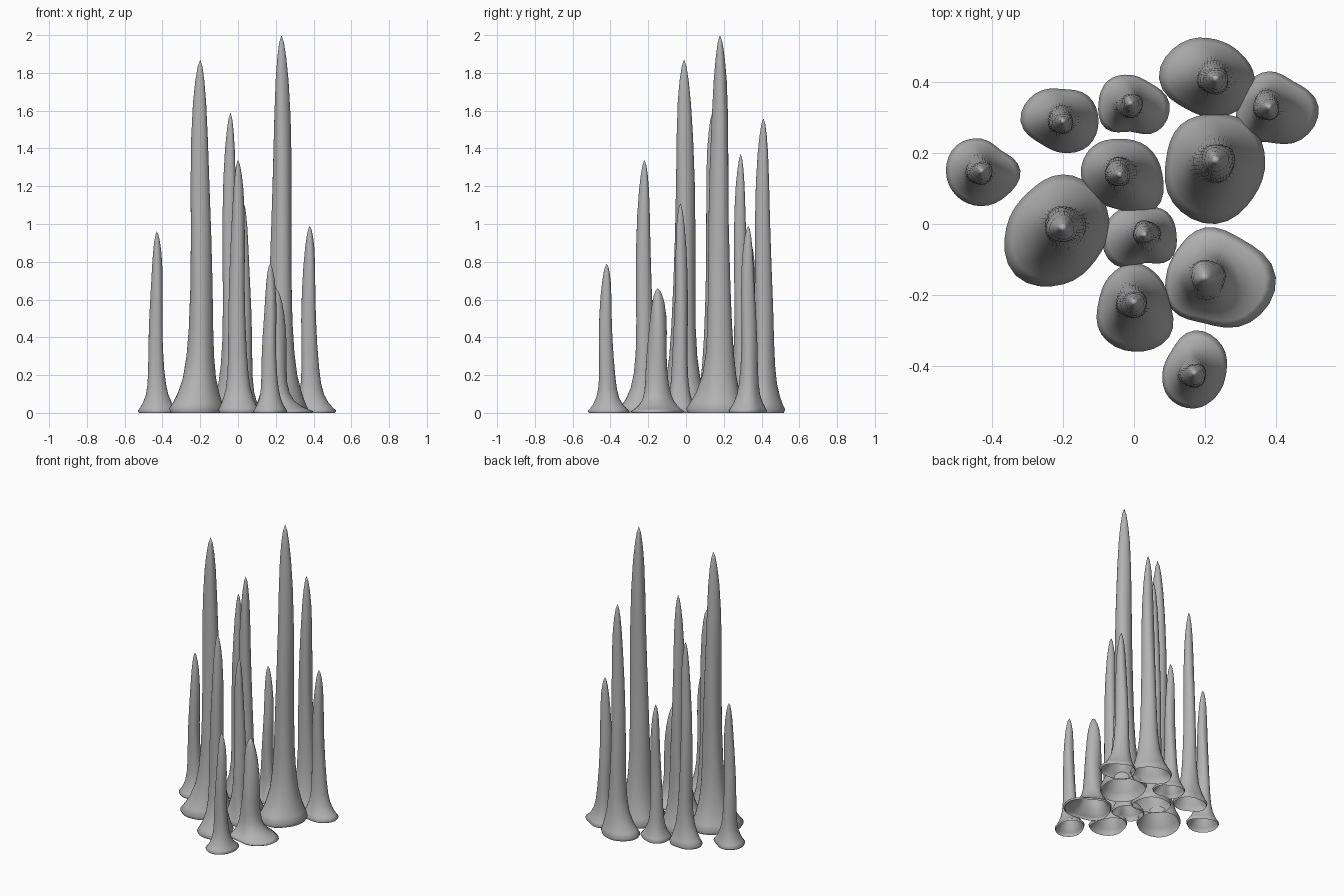
import bpy, bmesh, math, random

cube = bpy.data.objects.get("Cube")
if cube:
    bpy.data.objects.remove(cube, do_unlink=True)

random.seed(4)
SIDES = 32

# Single stone colour
stone = bpy.data.materials.new("grey_stone")
stone.use_nodes = True
colour = (0.45, 0.45, 0.45, 1)
stone.diffuse_color = colour
bsdf = stone.node_tree.nodes["Principled BSDF"]
bsdf.inputs["Base Color"].default_value = colour
bsdf.inputs["Roughness"].default_value = 0.8

# Shared silhouette: height fraction, shaft width, share of the lobed foot outline
PROFILE = [(0, .94, 1), (.012, 1, 1), (.03, .88, .9), (.055, .75, .7), (.1, .59, .45),
           (.16, .49, .25), (.24, .43, .1), (.36, .39, 0), (.5, .36, 0), (.65, .33, 0),
           (.78, .29, 0), (.88, .23, 0), (.94, .16, 0), (.98, .085, 0)]

# Tip x, tip y, height and foot reach in eight directions from +x, in hundredths
SPIKES = [
    (-43, 15, 96, (11, 8, 9, 10, 10, 10, 10, 10)),
    (-20, 29, 137, (10, 10, 9, 11, 12, 9, 9, 10)),
    (-1, 34, 91, (11, 8, 8, 9, 9, 10, 8, 11)),
    (23, 41, 156, (11, 10, 11, 14, 16, 12, 11, 11)),
    (38, 33, 99, (14, 10, 10, 9, 9, 11, 10, 13)),
    (23, 18, 200, (14, 14, 13, 14, 14, 17, 18, 15)),
    (-4, 14, 159, (12, 11, 10, 11, 11, 10, 10, 14)),
    (-20, -1, 187, (13, 14, 15, 14, 16, 19, 16, 13)),
    (3, -3, 111, (9, 9, 8, 10, 12, 12, 8, 10)),
    (0, -22, 134, (10, 10, 11, 10, 10, 13, 14, 14)),
    (20, -15, 66, (20, 15, 14, 11, 11, 13, 13, 18)),
    (17, -42, 79, (9, 11, 12, 9, 9, 10, 10, 9)),
]


def reach_at(reach, turn):
    """Smooth closed interpolation of the foot outline."""
    pos = turn * len(reach)
    i, f = int(pos), pos % 1
    a, b, c, d = (reach[(i + k) % len(reach)] for k in (-1, 0, 1, 2))
    return b + f * (c - a + f * (2 * a - 5 * b + 4 * c - d + f * (3 * (b - c) + d - a))) / 2


def build_spike(name, x, y, height, reach):
    x, y, height = x / 100, y / 100, height / 100
    mean = sum(reach) / len(reach) / 100
    phase = random.uniform(0, math.tau)
    bm = bmesh.new()
    rings = []
    for t, width, lobed in PROFILE:
        # the shaft sways slightly on its way up
        sway = 0.006 * math.sin(math.pi * t)
        cx = x + sway * math.cos(phase + 5 * t)
        cy = y + sway * math.sin(phase + 5 * t)
        ring = []
        for s in range(SIDES):
            turn = s / SIDES
            ang = turn * math.tau
            outline = reach_at(reach, turn) / 100
            ripple = 1 + 0.05 * math.sin(3 * ang + phase + 6 * t)
            r = width * (lobed * outline + (1 - lobed) * mean * ripple)
            ring.append(bm.verts.new((cx + r * math.cos(ang), cy + r * math.sin(ang), t * height)))
        rings.append(ring)
    for low, high in zip(rings, rings[1:]):
        for s in range(SIDES):
            n = (s + 1) % SIDES
            bm.faces.new((low[s], low[n], high[n], high[s]))
    # rounded point on top, foot left open underneath
    tip = bm.verts.new((x, y, height))
    for s in range(SIDES):
        bm.faces.new((rings[-1][s], rings[-1][(s + 1) % SIDES], tip))
    for face in bm.faces:
        face.smooth = True
    mesh = bpy.data.meshes.new(name)
    bm.to_mesh(mesh)
    bm.free()
    mesh.materials.append(stone)
    bpy.context.collection.objects.link(bpy.data.objects.new(name, mesh))


for number, spike in enumerate(SPIKES, 1):
    build_spike(f"stalagmite_{number}", *spike)
